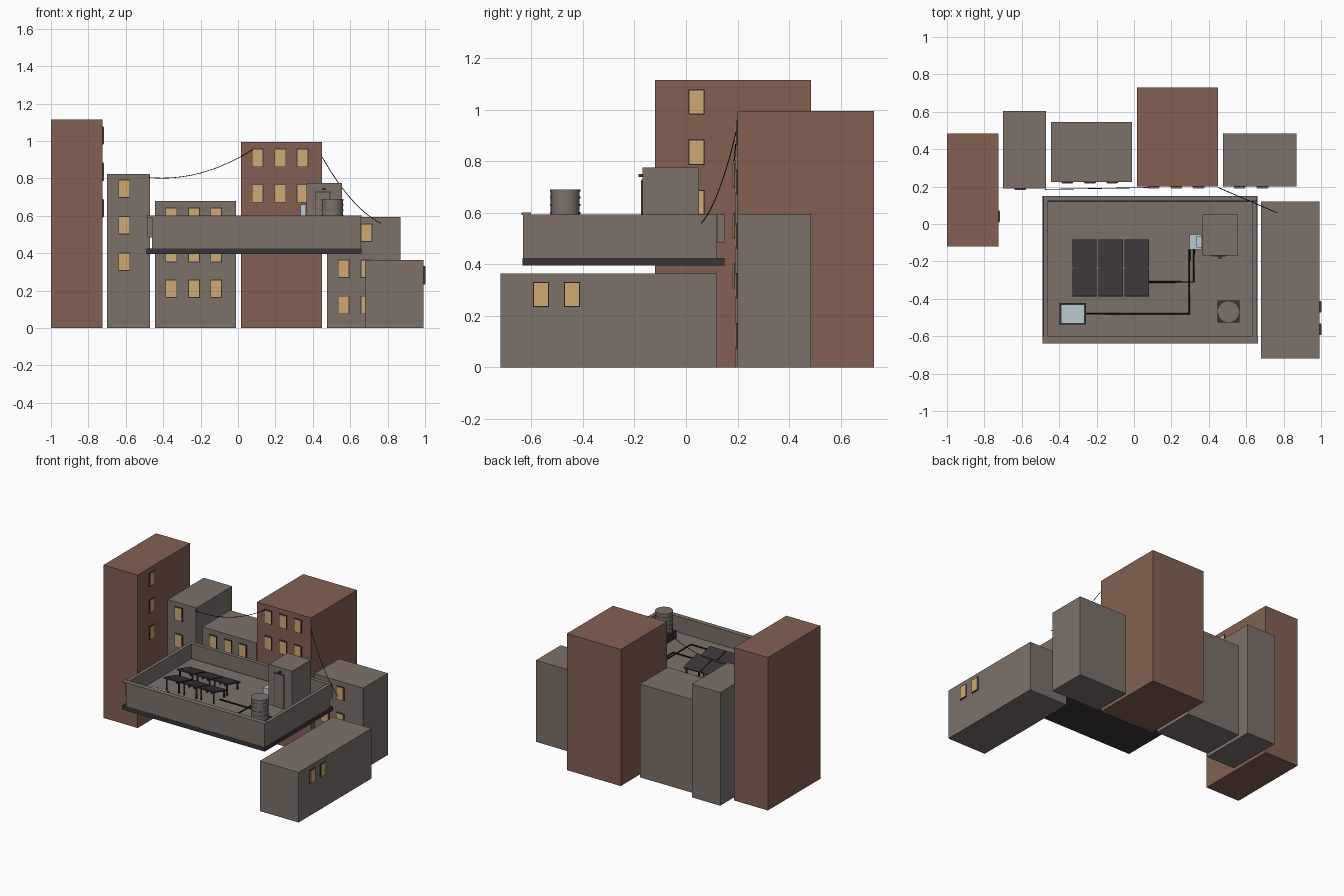
import bpy, math
from mathutils import Vector

if "Cube" in bpy.data.objects:
    bpy.data.objects.remove(bpy.data.objects["Cube"])


def material(name, col):
    m = bpy.data.materials.new(name)
    m.diffuse_color = (*col, 1)
    m.use_nodes = True
    m.node_tree.nodes["Principled BSDF"].inputs["Base Color"].default_value = m.diffuse_color
    return m


GREY = material("grey_plaster", (0.2, 0.165, 0.14))
BRICK = material("red_brick", (0.225, 0.118, 0.085))
GLOW = material("lit_window", (0.62, 0.40, 0.17))
DARK = material("dark_metal", (0.042, 0.035, 0.037))
PALE = material("pale_glass", (0.50, 0.60, 0.62))
BLACK = material("black_cable", (0.01, 0.008, 0.008))


def box(name, x0, x1, y0, y1, z0, z1, mat):
    bpy.ops.mesh.primitive_cube_add(size=1, location=((x0 + x1) / 2, (y0 + y1) / 2, (z0 + z1) / 2))
    o = bpy.context.object
    o.name = name
    for v in o.data.vertices:
        v.co = Vector((v.co.x * (x1 - x0), v.co.y * (y1 - y0), v.co.z * (z1 - z0)))
    o.data.materials.append(mat)
    return o


def cylinder(name, x, y, z0, z1, r, mat, sides=24):
    bpy.ops.mesh.primitive_cylinder_add(vertices=sides, radius=r, depth=z1 - z0,
                                        location=(x, y, (z0 + z1) / 2))
    o = bpy.context.object
    o.name = name
    o.data.materials.append(mat)
    bpy.ops.object.shade_smooth_by_angle()
    return o


def cable(name, pts, r):
    cu = bpy.data.curves.new(name, 'CURVE')
    cu.dimensions = '3D'
    cu.bevel_depth = r
    cu.bevel_resolution = 1
    cu.use_fill_caps = True
    s = cu.splines.new('POLY')
    s.points.add(len(pts) - 1)
    for p, c in zip(s.points, pts):
        p.co = (*c, 1)
    o = bpy.data.objects.new(name, cu)
    bpy.context.collection.objects.link(o)
    cu.materials.append(BLACK)


def sagging(name, a, b, sag):
    a, b = Vector(a), Vector(b)
    pts = [a.lerp(b, t / 16) - Vector((0, 0, 4 * sag * (t / 16) * (1 - t / 16))) for t in range(17)]
    cable(name, pts, 0.002)


def window(side, along, z, face):
    # dark frame plate with a slightly prouder lit pane
    for part, w, h, d, mat in (("window_frame", 0.031, 0.049, 0.006, DARK),
                               ("window_pane", 0.027, 0.045, 0.009, GLOW)):
        if side == 'front':
            box(part, along - w, along + w, face - d, face, z - h, z + h, mat)
        else:
            box(part, face, face + d, along - w, along + w, z - h, z + h, mat)


# surrounding buildings: bounds, height, colour, window side, columns, rows
buildings = [
    ("tall_brick_tower", -1.0, -0.725, -0.12, 0.485, 1.115, BRICK, 'right', (0.04,), (1.03, 0.835, 0.64)),
    ("narrow_block", -0.70, -0.47, 0.19, 0.605, 0.825, GREY, 'front', (-0.608,), (0.745, 0.55, 0.355)),
    ("rear_block", -0.445, -0.01, 0.225, 0.545, 0.68, GREY, 'front', (-0.357, -0.235, -0.117), (0.595, 0.4, 0.21)),
    ("brick_block", 0.015, 0.45, 0.2, 0.73, 0.995, BRICK, 'front', (0.105, 0.226, 0.345), (0.91, 0.72)),
    ("right_block", 0.475, 0.87, 0.2, 0.485, 0.595, GREY, 'front', (0.565, 0.687), (0.51, 0.317, 0.123)),
    ("low_block", 0.68, 0.993, -0.72, 0.12, 0.365, GREY, 'right', (-0.563, -0.443), (0.283,)),
]
for name, x0, x1, y0, y1, h, mat, side, cols, rows in buildings:
    box(name, x0, x1, y0, y1, 0, h, mat)
    for c in cols:
        for r in rows:
            window(side, c, r, y0 if side == 'front' else x1)

# rooftop slab, deck and parapets
D = 0.485
box("roof_slab", -0.49, 0.66, -0.635, 0.15, 0.395, 0.425, DARK)
box("roof_deck", -0.46, 0.632, -0.61, 0.12, 0.425, D, GREY)
box("front_parapet", -0.46, 0.632, -0.633, -0.605, 0.425, 0.592, GREY)
box("right_parapet", 0.632, 0.658, -0.633, 0.12, 0.425, 0.594, GREY)
box("left_parapet", -0.485, -0.46, -0.605, 0.15, D, 0.594, GREY)
box("back_parapet", -0.46, 0.658, 0.122, 0.15, D, 0.594, GREY)
box("front_coping", -0.49, 0.662, -0.638, -0.602, 0.592, 0.601, GREY)

# stair hut with door and lamp
box("stair_hut", 0.365, 0.555, -0.168, 0.05, D, 0.775, GREY)
box("hut_door_frame", 0.411, 0.494, -0.172, -0.168, D, 0.73, DARK)
box("hut_door", 0.415, 0.49, -0.175, -0.168, D, 0.726, GREY)
box("door_lamp", 0.453, 0.467, -0.184, -0.168, 0.738, 0.75, DARK)

# equipment cabinet beside the hut
box("cabinet_base", 0.298, 0.362, -0.137, -0.057, D, 0.575, PALE)
box("cabinet_top", 0.334, 0.364, -0.125, -0.065, 0.575, 0.662, PALE)

# water tank with hoops on a stand
box("tank_stand", 0.446, 0.564, -0.527, -0.41, D, 0.54, DARK)
cylinder("water_tank", 0.505, -0.469, 0.54, 0.69, 0.056, GREY)
for z in (0.57, 0.6, 0.63, 0.66, 0.687):
    cylinder("tank_hoop", 0.505, -0.469, z - 0.004, z + 0.004, 0.059, GREY)

# two rows of tilted solar panels on legs
for yc in (-0.158, -0.312):
    for xc in (-0.265, -0.124, 0.014):
        p = box("solar_panel", xc - 0.065, xc + 0.065, yc - 0.077, yc + 0.077, 0.551, 0.559, DARK)
        p.rotation_euler.x = -math.radians(15)
        for dx in (-0.05, 0.05):
            for dy in (-0.06, 0.06):
                box("panel_leg", xc + dx - 0.004, xc + dx + 0.004, yc + dy - 0.004, yc + dy + 0.004,
                    D, 0.555 - dy * math.tan(math.radians(15)), DARK)

# skylight
box("skylight_frame", -0.398, -0.257, -0.538, -0.422, D, 0.508, DARK)
box("skylight_glass", -0.388, -0.267, -0.528, -0.432, 0.508, 0.513, PALE)

# deck conduits
cable("panel_conduit", [(0.07, -0.31, 0.495), (0.32, -0.31, 0.495), (0.32, -0.137, 0.495)], 0.005)
cable("skylight_conduit", [(-0.26, -0.48, 0.495), (0.296, -0.48, 0.495), (0.296, -0.137, 0.495)], 0.005)

# overhead cables
sagging("left_cable", (-0.475, 0.185, 0.805), (0.08, 0.195, 0.955), 0.05)
sagging("right_cable", (0.45, 0.195, 0.915), (0.765, 0.06, 0.56), 0.05)
